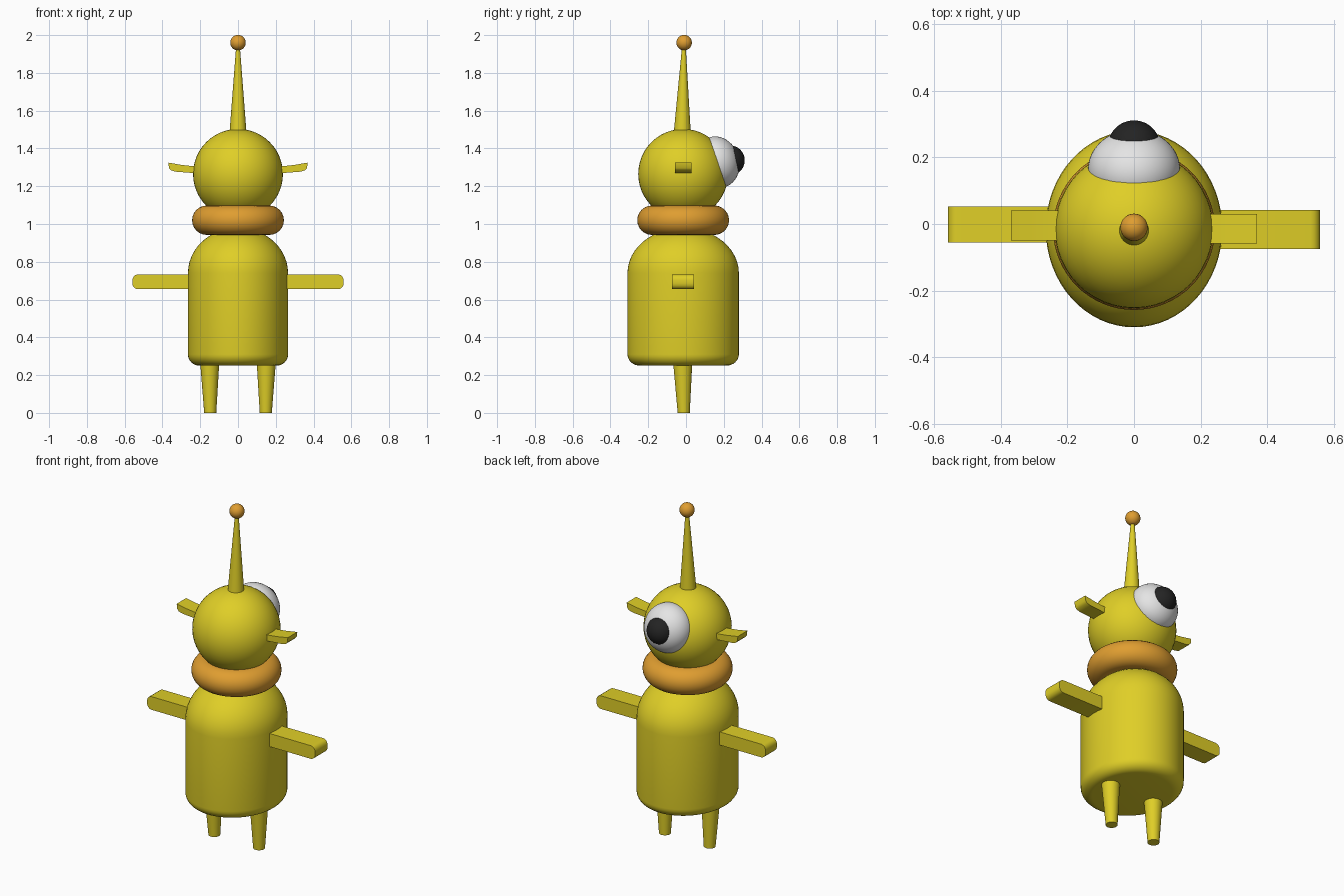
import bpy, bmesh, math
from mathutils import Vector, Matrix

if "Cube" in bpy.data.objects:
    bpy.data.objects.remove(bpy.data.objects["Cube"])

YC = -0.015  # depth of the figure's main axis


def material(name, rgb):
    m = bpy.data.materials.new(name)
    m.diffuse_color = (*rgb, 1)
    m.use_nodes = True
    m.node_tree.nodes["Principled BSDF"].inputs["Base Color"].default_value = m.diffuse_color
    return m


yellow = material("yellow", (0.74, 0.62, 0.02))
orange = material("orange", (0.74, 0.34, 0.03))
white = material("white", (0.78, 0.78, 0.78))
black = material("black", (0.017, 0.017, 0.017))


def finish(obj, name, mat, angle=40):
    obj.name = obj.data.name = name
    obj.data.materials.clear()
    obj.data.materials.append(mat)
    bpy.ops.object.select_all(action='DESELECT')
    obj.select_set(True)
    bpy.context.view_layer.objects.active = obj
    bpy.ops.object.shade_smooth_by_angle(angle=math.radians(angle))
    return obj


def from_bmesh(bm, name, mat, angle=40):
    bmesh.ops.recalc_face_normals(bm, faces=bm.faces[:])
    mesh = bpy.data.meshes.new(name)
    bm.to_mesh(mesh)
    bm.free()
    obj = bpy.data.objects.new(name, mesh)
    bpy.context.collection.objects.link(obj)
    return finish(obj, name, mat, angle)


def ball(name, mat, center, radius, scale=(1, 1, 1), tilt=0):
    bpy.ops.mesh.primitive_uv_sphere_add(segments=48, ring_count=24, radius=radius,
                                         location=center, rotation=(tilt, 0, 0))
    obj = bpy.context.object
    obj.scale = scale
    return finish(obj, name, mat)


def taper(name, mat, p0, r0, p1, r1):
    """Tapered round rod between two points."""
    p0, p1 = Vector(p0), Vector(p1)
    bm = bmesh.new()
    d = p1 - p0
    rot = d.to_track_quat('Z', 'Y').to_matrix().to_4x4()
    bmesh.ops.create_cone(bm, cap_ends=True, segments=32, radius1=r0, radius2=r1,
                          depth=d.length, matrix=Matrix.Translation((p0 + p1) / 2) @ rot)
    return from_bmesh(bm, name, mat)


def slab(name, mat, profile, y0, y1):
    """Side outline in x/z, extruded through depth."""
    bm = bmesh.new()
    face = bm.faces.new([bm.verts.new((x, y0, z)) for x, z in profile])
    new = bmesh.ops.extrude_face_region(bm, geom=[face])["geom"]
    bmesh.ops.translate(bm, vec=(0, y1 - y0, 0),
                        verts=[g for g in new if isinstance(g, bmesh.types.BMVert)])
    return from_bmesh(bm, name, mat)


# Body: rounded foot, straight wall and domed shoulders, slightly deeper than wide
R, edge = 0.265, 0.06
profile = [(0, 0.25)]
for i in range(9):
    a = math.pi / 2 * i / 8
    profile.append((R - edge + edge * math.sin(a), 0.25 + edge * (1 - math.cos(a))))
for i in range(13):
    a = math.pi / 2 * i / 12
    profile.append((R * math.cos(a), 0.74 + 0.24 * math.sin(a)))
bm = bmesh.new()
verts = [bm.verts.new((r, 0, z)) for r, z in profile]
edges = [bm.edges.new(pair) for pair in zip(verts, verts[1:])]
bmesh.ops.spin(bm, geom=verts + edges, axis=(0, 0, 1), cent=(0, 0, 0),
               angle=2 * math.pi, steps=64)
bmesh.ops.remove_doubles(bm, verts=bm.verts[:], dist=0.0005)
bmesh.ops.transform(bm, verts=bm.verts[:],
                    matrix=Matrix.Translation((0, YC, 0)) @ Matrix.Diagonal((1, 1.113, 1, 1)))
from_bmesh(bm, "body", yellow)

# Collar ring
bpy.ops.mesh.primitive_torus_add(location=(0, YC, 1.02), major_radius=0.165, minor_radius=0.078,
                                 major_segments=64, minor_segments=24)
finish(bpy.context.object, "collar", orange)

# Head, with its antenna and tip ball
ball("head", yellow, (0, YC, 1.265), 0.238)
taper("antenna", yellow, (0, -0.02, 1.47), 0.046, (0, -0.011, 1.95), 0.009)
ball("antenna_tip", orange, (0, -0.01, 1.96), 0.041)

# Single eye: flattened white ball and a small bulging pupil
ball("eye_white", white, (0, 0.165, 1.327), 0.138, (1, 0.85, 1), math.radians(17))
ball("pupil", black, (0, 0.232, 1.337), 0.079)

# Legs, arms and ears on both sides
for side, s, dy in (("left", -1, 0.005), ("right", 1, -0.005)):
    taper(side + "_leg", yellow, (s * 0.15, -0.018, 0.30), 0.053,
          (s * 0.147, -0.012, 0.0), 0.032)
    arm = [(0.2, 0.655)]
    for x, z, start in ((0.53, 0.685, -90), (0.53, 0.703, 0)):
        for i in range(5):
            a = math.radians(start + 22.5 * i)
            arm.append((x + 0.029 * math.cos(a), z + 0.030 * math.sin(a)))
    arm.append((0.2, 0.733))
    slab(side + "_arm", yellow, [(s * x, z) for x, z in arm], -0.065 + dy * 2, 0.047 + dy)
    ear = [(0.18, 1.265), (0.24, 1.270), (0.33, 1.277), (0.355, 1.284), (0.365, 1.296),
           (0.369, 1.325), (0.30, 1.313), (0.24, 1.306), (0.18, 1.304)]
    slab(side + "_ear", yellow, [(s * x, z) for x, z in ear], -0.054 + dy, 0.035 + dy)
